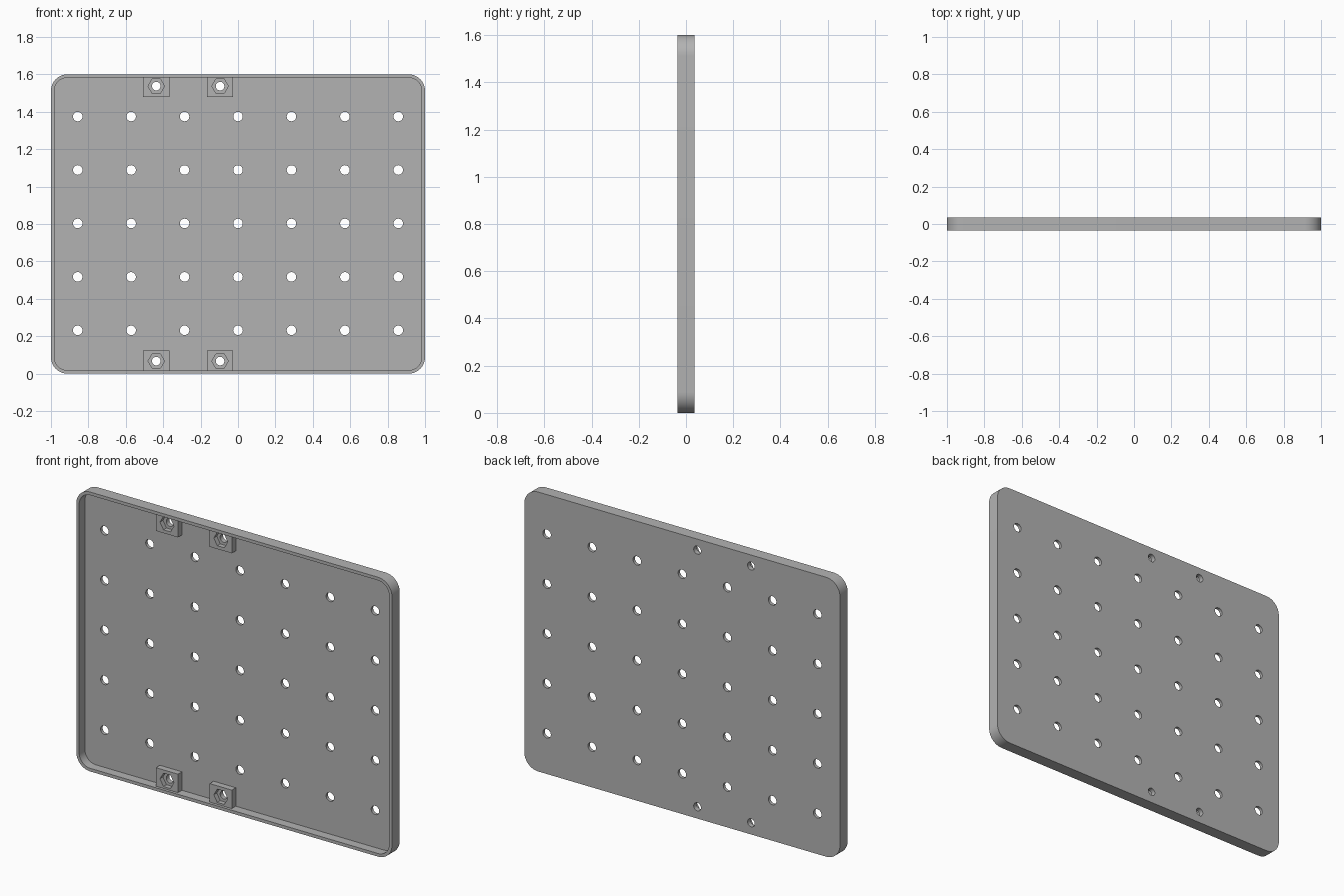
import bpy, bmesh, math

if "Cube" in bpy.data.objects:
    bpy.data.objects.remove(bpy.data.objects["Cube"])

W, H, D = 2.0, 1.6, 0.07      # overall width, height, depth
WALL, FLOOR = 0.018, 0.018    # rim and panel thickness
R = 0.088                     # outer corner radius
FRONT, BACK = -D / 2, D / 2

grey = bpy.data.materials.new("grey plastic")
grey.diffuse_color = (0.45, 0.45, 0.45, 1)
grey.use_nodes = True
grey.node_tree.nodes["Principled BSDF"].inputs["Base Color"].default_value = grey.diffuse_color


def rounded(w, h, r, n=12):
    """Rounded rectangle outline centred on the panel."""
    pts = []
    for k, (sx, sz) in enumerate([(1, 1), (-1, 1), (-1, -1), (1, -1)]):
        for i in range(n + 1):
            a = math.pi / 2 * (k + i / n)
            pts.append((sx * (w / 2 - r) + r * math.cos(a),
                        H / 2 + sz * (h / 2 - r) + r * math.sin(a)))
    return pts


def ngon(cx, cz, r, n):
    return [(cx + r * math.cos(2 * math.pi * i / n),
             cz + r * math.sin(2 * math.pi * i / n)) for i in range(n)]


def rect(x0, x1, z0, z1):
    return [(x0, z0), (x1, z0), (x1, z1), (x0, z1)]


def prisms(name, items):
    """One object of outlines extruded along y: items are (outline, y0, y1)."""
    bm = bmesh.new()
    for pts, y0, y1 in items:
        a = [bm.verts.new((x, y0, z)) for x, z in pts]
        b = [bm.verts.new((x, y1, z)) for x, z in pts]
        bm.faces.new(a)
        bm.faces.new(b[::-1])
        for i in range(len(pts)):
            j = (i + 1) % len(pts)
            bm.faces.new((a[j], a[i], b[i], b[j]))
    bmesh.ops.recalc_face_normals(bm, faces=bm.faces)
    me = bpy.data.meshes.new(name)
    bm.to_mesh(me)
    bm.free()
    me.materials.append(grey)
    ob = bpy.data.objects.new(name, me)
    bpy.context.collection.objects.link(ob)
    return ob


def combine(ob, other, op):
    """Apply a boolean and drop the helper object."""
    bpy.context.view_layer.objects.active = ob
    m = ob.modifiers.new(op, 'BOOLEAN')
    m.object, m.operation, m.solver = other, op, 'EXACT'
    bpy.ops.object.modifier_apply(modifier=m.name)
    bpy.data.objects.remove(other)


# Shallow tray: back panel with a raised rim
tray = prisms("perforated_tray", [(rounded(W, H, R), FRONT, BACK)])
recess = prisms("recess_cutter", [(rounded(W - 2 * WALL, H - 2 * WALL, R - WALL),
                                   FRONT - 0.05, BACK - FLOOR)])
combine(tray, recess, 'DIFFERENCE')

# Nut bosses against the top and bottom walls
BOSS_TOP = BACK - FLOOR - 0.036
bosses, nuts, holes = [], [], []
for cx in (-0.437, -0.096):
    for cz, z0, z1 in ((1.537, 1.48, 1.59), (0.067, 0.01, 0.124)):
        bosses.append((rect(cx - 0.07, cx + 0.07, z0, z1), BOSS_TOP, BACK - 0.006))
        nuts.append((ngon(cx, cz, 0.044, 6), FRONT - 0.05, BOSS_TOP + 0.027))
        holes.append((ngon(cx, cz, 0.023, 24), -0.1, 0.1))
combine(tray, prisms("bosses", bosses), 'UNION')
combine(tray, prisms("nut_cutter", nuts), 'DIFFERENCE')

# Grid of 7 x 5 through holes, plus the screw holes
P = 2 / 7
for i in range(-3, 4):
    for k in range(-2, 3):
        holes.append((ngon(i * P, H / 2 + 0.003 + k * P, 0.0255, 24), -0.1, 0.1))
combine(tray, prisms("hole_cutter", holes), 'DIFFERENCE')

bpy.ops.object.select_all(action='DESELECT')
tray.select_set(True)
bpy.context.view_layer.objects.active = tray
bpy.ops.object.shade_smooth_by_angle(angle=math.radians(25))
